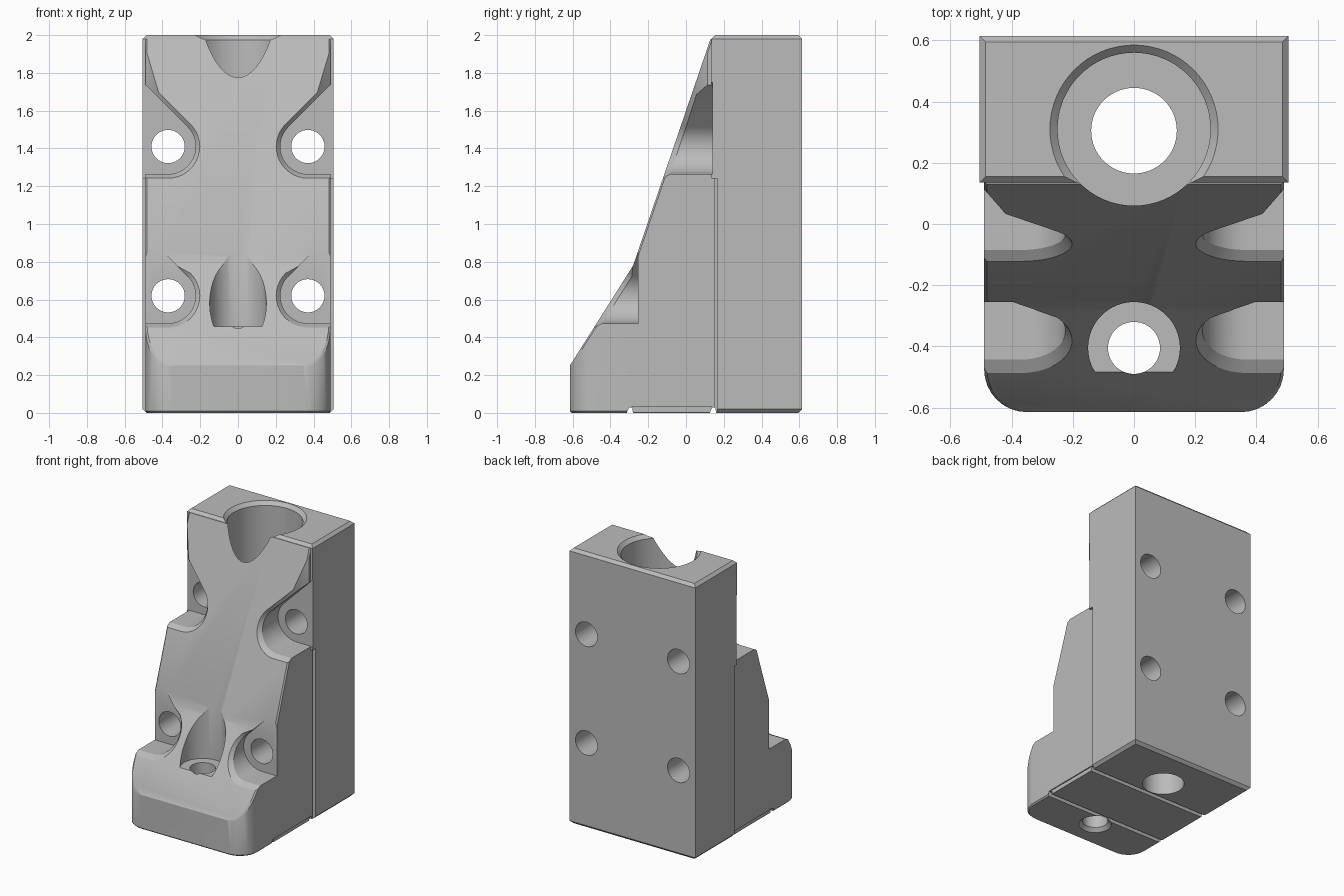
import bpy, bmesh
from math import sin, cos, radians, pi

if "Cube" in bpy.data.objects:
    bpy.data.objects.remove(bpy.data.objects["Cube"])

grey = bpy.data.materials.new("plain grey")
grey.use_nodes = True
COLOR = (0.5, 0.5, 0.5, 1)
grey.diffuse_color = COLOR
grey.node_tree.nodes["Principled BSDF"].inputs["Base Color"].default_value = COLOR


def loft(name, rings):
    """Closed solid through rings of equal point count."""
    bm = bmesh.new()
    rows = [[bm.verts.new(p) for p in ring] for ring in rings]
    n = len(rows[0])
    for a, b in zip(rows, rows[1:]):
        for i in range(n):
            j = (i + 1) % n
            bm.faces.new((a[i], a[j], b[j], b[i]))
    bm.faces.new(rows[0][::-1])
    bm.faces.new(rows[-1])
    bmesh.ops.recalc_face_normals(bm, faces=list(bm.faces))
    mesh = bpy.data.meshes.new(name)
    bm.to_mesh(mesh)
    bm.free()
    mesh.materials.append(grey)
    ob = bpy.data.objects.new(name, mesh)
    bpy.context.collection.objects.link(ob)
    return ob


def box(name, x0, x1, y0, y1, z0, z1):
    return loft(name, [[(x0, y0, z), (x1, y0, z), (x1, y1, z), (x0, y1, z)] for z in (z0, z1)])


def turned(name, x, y, steps, n=64):
    """Vertical round solid from (radius, z) steps."""
    return loft(name, [[(x + r * cos(2 * pi * i / n), y + r * sin(2 * pi * i / n), z)
                        for i in range(n)] for r, z in steps])


def combine(ob, tool, operation):
    bpy.context.view_layer.objects.active = ob
    mod = ob.modifiers.new("combine", 'BOOLEAN')
    mod.operation, mod.solver, mod.object = operation, 'EXACT', tool
    bpy.ops.object.modifier_apply(modifier=mod.name)
    bpy.data.objects.remove(tool)


def chamfer(ob, rule, size=0.02):
    """Chamfer edges whose two faces satisfy the rule, in either order."""
    bm = bmesh.new()
    bm.from_mesh(ob.data)
    bm.normal_update()
    edges = []
    for e in bm.edges:
        if len(e.link_faces) == 2:
            a, b = [f.normal for f in e.link_faces]
            if rule(a, b) or rule(b, a):
                edges.append(e)
    bmesh.ops.bevel(bm, geom=edges, offset=size, segments=1, profile=0.5,
                    affect='EDGES', clamp_overlap=True)
    bm.to_mesh(ob.data)
    bm.free()


def slope_y(z):
    """Depth of the sloping front at a height."""
    return 0.13 - (1.98 - z) * 0.342 if z > 0.78 else -0.28 - (0.78 - z) * 0.632


# Back block with chamfered top and bottom rims
body = box("mounting_block", -0.505, 0.505, 0.135, 0.615, 0, 2)
chamfer(body, lambda a, b: abs(a.z) > 0.9 and abs(b.z) < 0.1)
for s in (-1, 1):
    x0, x1 = sorted((s * 0.49, s * 0.7))
    combine(body, box("side_trim", x0, x1, 0, 0.165, -0.1, 1.24), 'DIFFERENCE')

# Sloping front wedge, rounded at its front corners
profile = [(0.4, 0), (-0.615, 0), (-0.615, 0.25), (-0.28, 0.78), (0.13, 1.98), (0.4, 1.98)]
wedge = loft("wedge", [[(x, y, z) for y, z in profile] for x in (-0.6, 0.6)])
R = 0.14
arc = [radians(90 * i / 8) for i in range(9)]
right = [(0.49 - R + R * cos(a), -0.615 + R - R * sin(a)) for a in arc]
plan = [(0.49, 0.5)] + right + [(-x, y) for x, y in right[::-1]] + [(-0.49, 0.5)]
combine(wedge, loft("plan", [[(x, y, z) for x, y in plan] for z in (-0.5, 2.5)]), 'INTERSECT')
chamfer(wedge, lambda a, b: (a.z < -0.9 and abs(b.z) < 0.1 and b.y < 0.5) or
        (a.z > 0.2 and a.y < -0.2 and abs(b.z) < 0.1 and abs(b.x) > 0.1))
combine(body, wedge, 'UNION')

# Screw pockets and their holes, mirrored left and right
CX = 0.37


def pocket(s, cz, floor):
    def outline(r):
        pts = [(CX + r * cos(radians(a)), cz + r * sin(radians(a))) for a in range(135, 271, 9)]
        x, z = pts[0]
        return pts + [(0.7, cz - r), (0.7, z + 0.7 - x)]

    inner, outer = outline(0.146), outline(0.17)
    rings = [[(s * x, floor, z) for x, z in inner],
             [(s * x, min(slope_y(z) + 0.03, floor - 0.002), z) for x, z in inner],
             [(s * x, min(slope_y(z) - 0.003, floor - 0.004), z) for x, z in outer],
             [(s * x, -1, z) for x, z in outer]]
    return loft("pocket", rings)


for s in (-1, 1):
    for cz, floor in ((1.41, 0.14), (0.62, -0.255)):
        combine(body, pocket(s, cz, floor), 'DIFFERENCE')
        circle = [(s * CX + 0.088 * cos(2 * pi * i / 40), cz + 0.088 * sin(2 * pi * i / 40))
                  for i in range(40)]
        hole = loft("screw_hole", [[(x, y, z) for x, z in circle] for y in (-1, 1)])
        combine(body, hole, 'DIFFERENCE')
    # Upper corner facets
    tri = [(0.508, 0.134), (0.33, -0.07), (0.7, -0.07), (0.7, 0.134)]
    facet = loft("corner_facet", [[(s * x, y, z) for x, y in tri] for z in (1.45, 2.05)])
    combine(body, facet, 'DIFFERENCE')
    # Thin side groove beside the block
    x0, x1 = sorted((s * 0.482, s * 0.7))
    combine(body, box("side_groove", x0, x1, 0.153, 0.167, -0.1, 1.241), 'DIFFERENCE')
    # Inset ends of the bottom strip
    combine(body, box("strip_end", x0, x1, -0.29, 0.14, -0.1, 0.03), 'DIFFERENCE')

# Main bore, stepped, open at the top
combine(body, turned("main_bore", 0, 0.31, [(0.25, 0.3), (0.25, 1.975), (0.275, 2.0), (0.275, 2.1)]),
        'DIFFERENCE')
combine(body, turned("main_hole", 0, 0.305, [(0.14, -0.1), (0.14, 0.5)]), 'DIFFERENCE')

# Front bore with a hole flared at the bottom
combine(body, turned("front_bore", 0, -0.405, [(0.15, 0.457), (0.15, 1.5)]), 'DIFFERENCE')
combine(body, turned("front_hole", 0, -0.405,
                     [(0.11, -0.1), (0.11, 0), (0.085, 0.025), (0.085, 0.6)]), 'DIFFERENCE')

# Cross grooves under the base
for y0, y1, name in ((-0.31, -0.28, "front_groove"), (0.13, 0.16, "back_groove")):
    ring = [(y0 - 0.008, -0.01), (y0 + 0.008, 0.028), (y1 - 0.004, 0.028), (y1, -0.01)]
    combine(body, loft(name, [[(x, y, z) for y, z in ring] for x in (-0.7, 0.7)]), 'DIFFERENCE')

# Smooth the round walls, keep the machined edges crisp
bpy.ops.object.select_all(action='DESELECT')
body.select_set(True)
bpy.context.view_layer.objects.active = body
bpy.ops.object.shade_smooth_by_angle(angle=radians(25))
